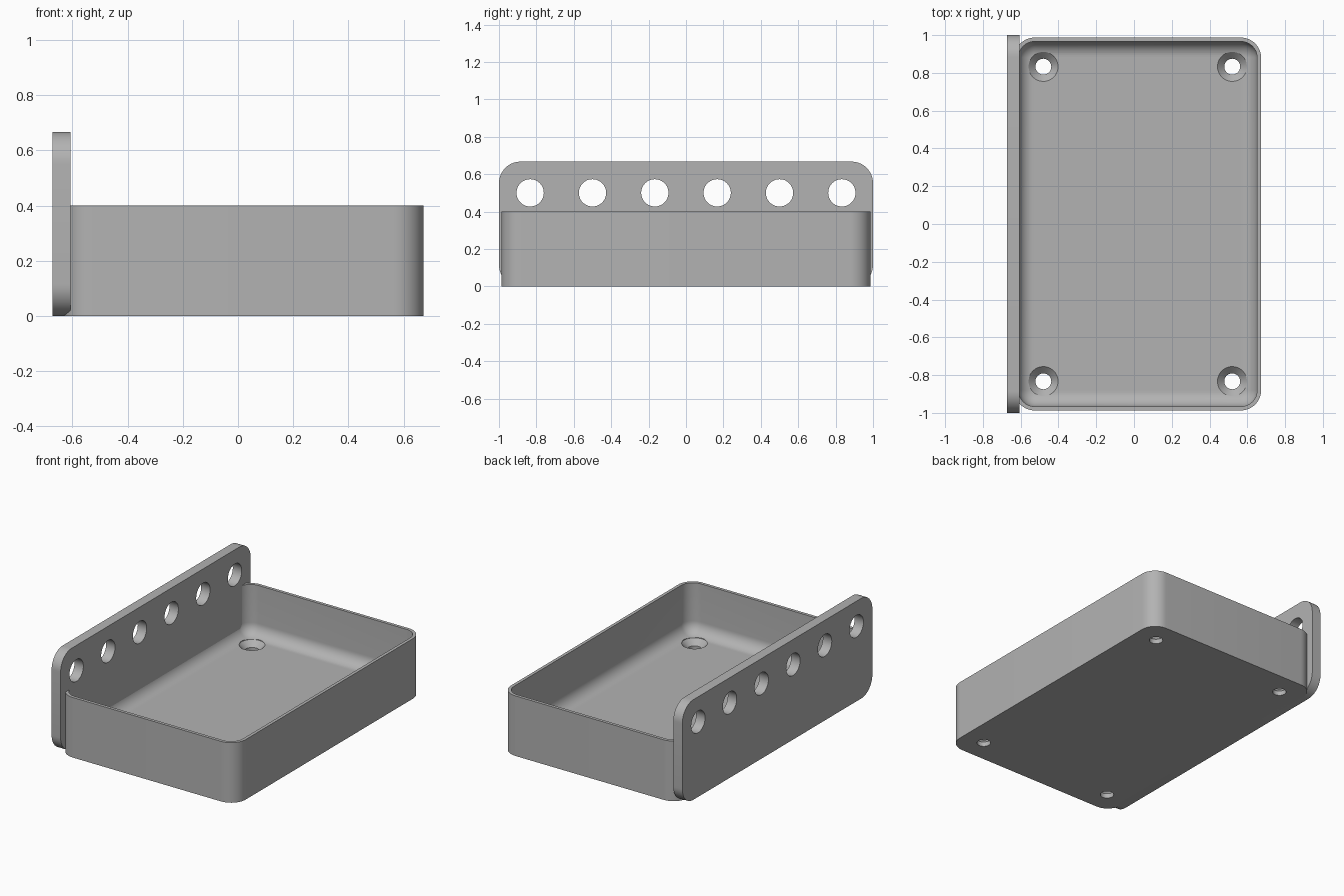
import bpy, bmesh
from math import sin, cos, pi, radians
from mathutils import Vector

if "Cube" in bpy.data.objects:
    bpy.data.objects.remove(bpy.data.objects["Cube"])

gray = bpy.data.materials.new("plain gray")
gray.use_nodes = True
gray.diffuse_color = (0.45, 0.45, 0.45, 1)
gray.node_tree.nodes["Principled BSDF"].inputs["Base Color"].default_value = gray.diffuse_color

SEG = 12          # segments per rounded corner
CX = 0.02         # tray centre along x


def rounded(hx, hy, r, z):
    """Counter-clockwise rounded rectangle at height z."""
    pts = []
    for i, (sx, sy) in enumerate([(1, 1), (-1, 1), (-1, -1), (1, -1)]):
        for k in range(SEG + 1):
            a = pi / 2 * (i + k / SEG)
            pts.append(Vector((sx * (hx - r) + r * cos(a), sy * (hy - r) + r * sin(a), z)))
    return pts


def circle(r, z, n=48):
    return [Vector((r * cos(2 * pi * k / n), r * sin(2 * pi * k / n), z)) for k in range(n)]


def loft(name, rings, place):
    """Closed solid skinned over rings, with each point moved by place()."""
    bm = bmesh.new()
    loops = [[bm.verts.new(place(p)) for p in ring] for ring in rings]
    n = len(loops[0])
    for a, b in zip(loops, loops[1:]):
        for k in range(n):
            j = (k + 1) % n
            bm.faces.new((a[k], a[j], b[j], b[k]))
    bm.faces.new(loops[0][::-1])
    bm.faces.new(loops[-1])
    bmesh.ops.recalc_face_normals(bm, faces=bm.faces)
    mesh = bpy.data.meshes.new(name)
    bm.to_mesh(mesh)
    bm.free()
    mesh.materials.append(gray)
    ob = bpy.data.objects.new(name, mesh)
    bpy.context.collection.objects.link(ob)
    return ob


def drill(ob, cutters):
    """Cut every hole, remove the cutters and shade the result."""
    bpy.ops.object.select_all(action="DESELECT")
    ob.select_set(True)
    bpy.context.view_layer.objects.active = ob
    for c in cutters:
        mod = ob.modifiers.new("hole", "BOOLEAN")
        mod.operation, mod.solver, mod.object = "DIFFERENCE", "EXACT", c
        bpy.ops.object.modifier_apply(modifier=mod.name)
        bpy.data.objects.remove(c)
    bpy.ops.object.shade_smooth_by_angle(angle=radians(30))


# Tray: outer shell, thin rim, then the cavity with a filleted floor edge
HX, HY, H, R = 0.653, 0.987, 0.4, 0.107
WALL, FLOOR, FILLET = 0.021, 0.067, 0.08
rings = [rounded(HX, HY, R, 0), rounded(HX, HY, R, H)]
rings.append(rounded(HX - WALL, HY - WALL, R - WALL, H))
for k in range(SEG + 1):
    a = pi / 2 * k / SEG
    inset = WALL + FILLET * (1 - cos(a))
    rings.append(rounded(HX - inset, HY - inset, R - inset, FLOOR + FILLET * (1 - sin(a))))
tray = loft("tray", rings, lambda p: p + Vector((CX, 0, 0)))

# Countersunk screw holes in the tray floor
screw = [circle(0.042, -0.1), circle(0.042, 0.031), circle(0.078, FLOOR), circle(0.078, 0.3)]
drill(tray, [loft("screw_cutter", screw, lambda p: p + Vector((CX + sx * 0.5, sy * 0.833, 0)))
             for sx in (-1, 1) for sy in (-1, 1)])

# Upright side plate with a row of round holes
PH = 0.667
plate = loft("side_plate", [rounded(1, PH / 2, 0.115, x) for x in (-0.673, -0.607)],
             lambda p: Vector((p.z, p.x, p.y + PH / 2)))
drill(plate, [loft("plate_cutter", [circle(0.073, -0.8), circle(0.073, -0.5)],
                   lambda p: Vector((p.z, p.x + (i - 2.5) / 3, p.y + 0.5)))
              for i in range(6)])
